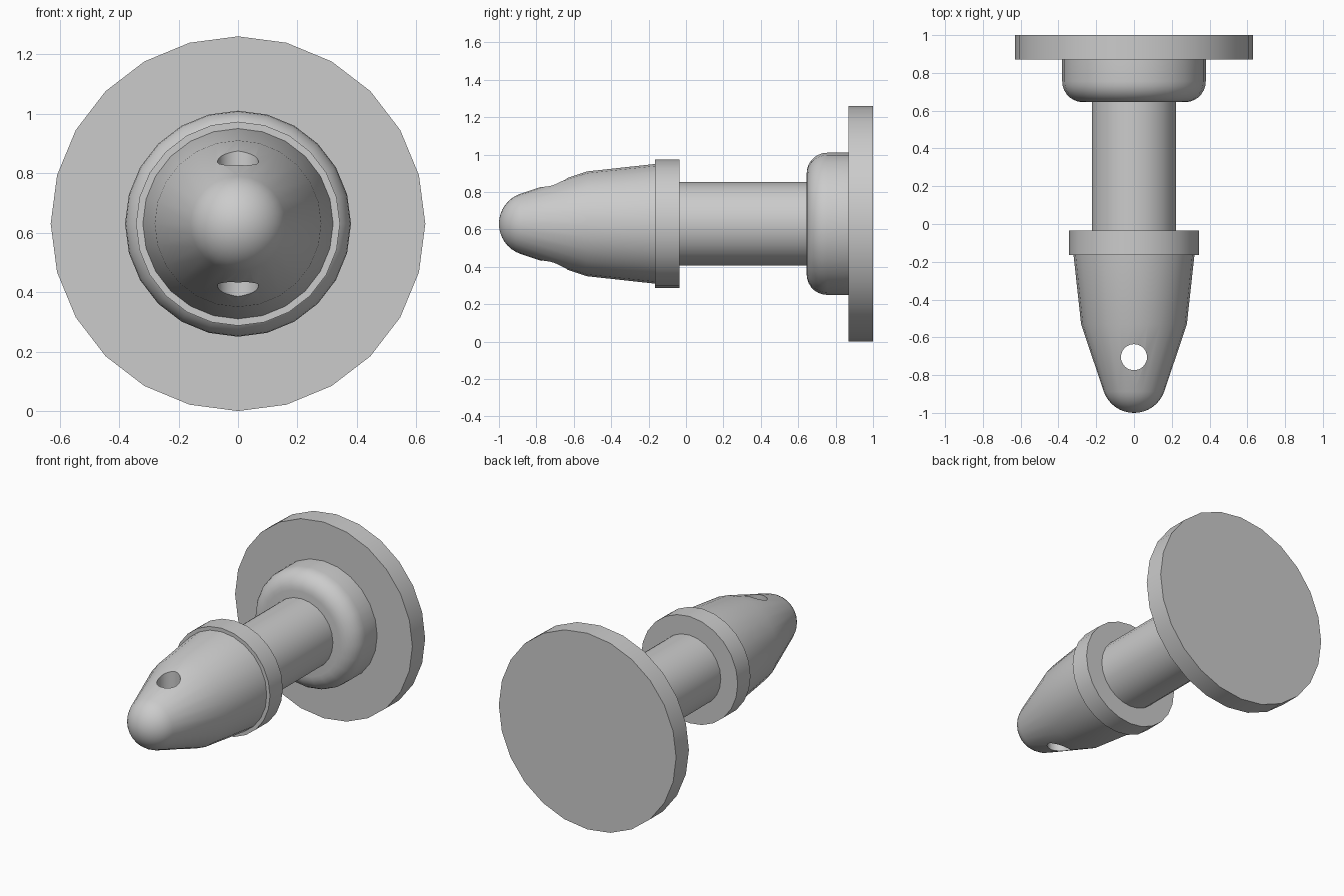
import bpy, bmesh, math
from mathutils import Vector

old = bpy.data.objects.get("Cube")
if old:
    bpy.data.objects.remove(old, do_unlink=True)

AXIS_Z = 0.63
SIDES = 24

grey = bpy.data.materials.new("plain grey")
grey.use_nodes = True
colour = (0.6, 0.6, 0.6, 1)
grey.diffuse_color = colour
grey.node_tree.nodes["Principled BSDF"].inputs["Base Color"].default_value = colour


def select_only(ob):
    bpy.ops.object.select_all(action='DESELECT')
    ob.select_set(True)
    bpy.context.view_layer.objects.active = ob


def lathe(name, profile):
    """Turn a (y, radius) profile around the long axis."""
    bm = bmesh.new()
    verts = [bm.verts.new((0, y, r)) for y, r in profile]
    edges = [bm.edges.new(pair) for pair in zip(verts, verts[1:])]
    bmesh.ops.spin(bm, geom=verts + edges, cent=(0, 0, 0), axis=(0, 1, 0),
                   angle=math.tau, steps=SIDES, use_duplicate=False)
    bmesh.ops.remove_doubles(bm, verts=bm.verts, dist=1e-4)
    bmesh.ops.recalc_face_normals(bm, faces=bm.faces)
    bmesh.ops.translate(bm, verts=bm.verts, vec=Vector((0, 0, AXIS_Z)))
    mesh = bpy.data.meshes.new(name)
    bm.to_mesh(mesh)
    bm.free()
    mesh.materials.append(grey)
    ob = bpy.data.objects.new(name, mesh)
    bpy.context.collection.objects.link(ob)
    return ob


def arc(cy, cr, rad, start, end, steps):
    """Points on a circle; 0 degrees points to -y, 90 points outwards."""
    angles = [math.radians(start + (end - start) * i / steps) for i in range(steps + 1)]
    return [(cy - rad * math.cos(a), cr + rad * math.sin(a)) for a in angles]


def cylinder(name, y0, y1, r):
    return lathe(name, [(y0, 0), (y0, r), (y1, r), (y1, 0)])


# Flange, shaft and collar
parts = [cylinder("flange", 0.87, 1.0, 0.63),
         cylinder("shaft", -0.05, 0.66, 0.223),
         cylinder("collar", -0.165, -0.035, 0.343)]

# Boss with a rounded front rim
parts.append(lathe("boss", [(0.645, 0)] + arc(0.755, 0.27, 0.11, 0, 90, 7)
                   + [(0.87, 0.38), (0.87, 0)]))

# Tapered nose with a round tip
nose = lathe("nose", arc(-0.83, 0, 0.17, 0, 70, 8)
             + [(-0.53, 0.28), (-0.165, 0.32), (-0.165, 0)])
parts.append(nose)

# Vertical cross hole through the nose
bpy.ops.mesh.primitive_cylinder_add(vertices=32, radius=0.069, depth=1.0,
                                    location=(0, -0.705, AXIS_Z))
cutter = bpy.context.object
cutter.name = "hole_cutter"
cutter.hide_render = True
cutter.data.materials.append(grey)
cut = nose.modifiers.new("cross hole", 'BOOLEAN')
cut.operation = 'DIFFERENCE'
cut.solver = 'EXACT'
cut.object = cutter
select_only(nose)
bpy.ops.object.modifier_apply(modifier=cut.name)
bpy.data.objects.remove(cutter, do_unlink=True)

for ob in parts:
    select_only(ob)
    bpy.ops.object.shade_smooth_by_angle(angle=math.radians(30))
